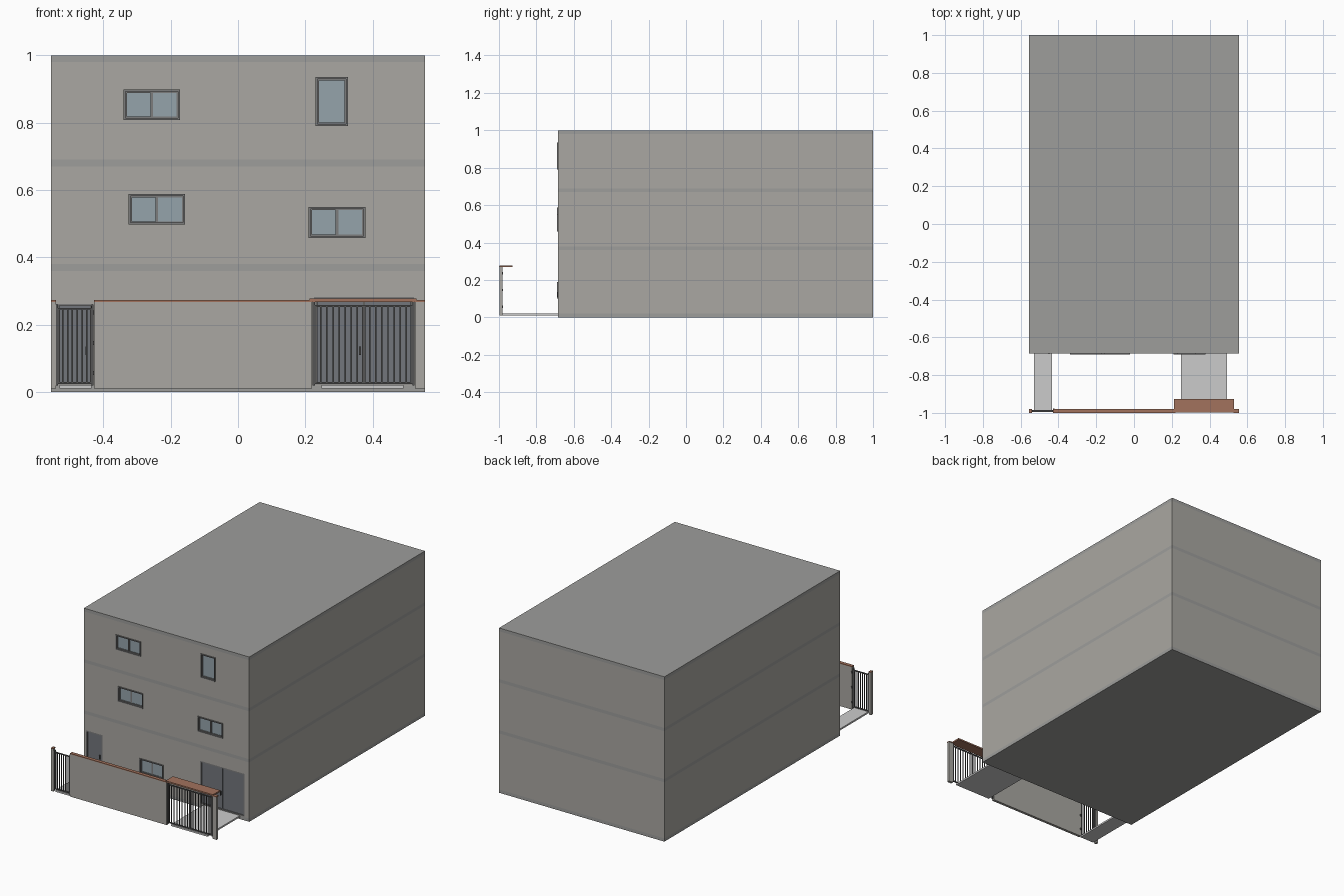
import bpy, bmesh
from mathutils import Matrix, Vector

if "Cube" in bpy.data.objects:
    bpy.data.objects.remove(bpy.data.objects["Cube"])


def material(name, rgb):
    m = bpy.data.materials.new(name)
    m.diffuse_color = (*rgb, 1)
    m.use_nodes = True
    m.node_tree.nodes["Principled BSDF"].inputs["Base Color"].default_value = m.diffuse_color
    return m


WALL = material("render_wall", (0.40, 0.39, 0.36))
BAND = material("slab_band", (0.34, 0.34, 0.33))
BROWN = material("brown_coping", (0.36, 0.17, 0.11))
GLASS = material("glass", (0.30, 0.37, 0.41))
DOOR = material("door_grey", (0.17, 0.18, 0.20))
METAL = material("dark_metal", (0.09, 0.09, 0.09))
FRAME = material("frame_grey", (0.20, 0.20, 0.20))


def boxes(name, items, mat=None):
    """One object from boxes given as (x0, x1, y0, y1, z0, z1)."""
    bm = bmesh.new()
    for x0, x1, y0, y1, z0, z1 in items:
        mid = Vector(((x0 + x1) / 2, (y0 + y1) / 2, (z0 + z1) / 2))
        size = Matrix.Diagonal((x1 - x0, y1 - y0, z1 - z0, 1))
        bmesh.ops.create_cube(bm, size=1, matrix=Matrix.Translation(mid) @ size)
    me = bpy.data.meshes.new(name)
    bm.to_mesh(me)
    bm.free()
    ob = bpy.data.objects.new(name, me)
    bpy.context.collection.objects.link(ob)
    if mat:
        me.materials.append(mat)
    return ob


def ring(x0, x1, y0, y1, z0, z1, t):
    """Four bars of a rectangular frame facing the front."""
    return [(x0, x0 + t, y0, y1, z0, z1), (x1 - t, x1, y0, y1, z0, z1),
            (x0 + t, x1 - t, y0, y1, z0, z0 + t), (x0 + t, x1 - t, y0, y1, z1 - t, z1)]


W, F, B = 0.555, -0.685, 1.0

# openings: x0, x1, z0, z1, number of leaves, for each storey
windows = [[(-0.18, -0.02, 0.10, 0.19, 2)],
           [(-0.325, -0.157, 0.497, 0.588, 2), (0.21, 0.378, 0.458, 0.55, 2)],
           [(-0.34, -0.172, 0.808, 0.898, 2), (0.23, 0.327, 0.79, 0.935, 1)]]
doors = [(-0.54, -0.43, 0.022, 0.262, 1), (0.226, 0.522, 0.022, 0.282, 2)]

# storeys with recessed openings
for i, (z0, z1) in enumerate([(0.02, 0.36), (0.38, 0.67), (0.69, 0.98)]):
    storey = boxes(f"storey_{i + 1}", [(-W, W, F, B, z0, z1)], WALL)
    holes = windows[i] + (doors if i == 0 else [])
    cutter = boxes("opening_cutter", [(a, b, F - 0.05, F + 0.015, c, d) for a, b, c, d, _ in holes])
    cutter.hide_render = True
    mod = storey.modifiers.new("openings", 'BOOLEAN')
    mod.object, mod.operation, mod.solver = cutter, 'DIFFERENCE', 'EXACT'
    bpy.context.view_layer.objects.active = storey
    bpy.ops.object.modifier_apply(modifier=mod.name)
    bpy.data.objects.remove(cutter)

# floor slabs and roof edge, flush with the walls
boxes("floor_slabs", [(-W, W, F, B, z, z + 0.02) for z in (0, 0.36, 0.67)], BAND)
boxes("roof_slab", [(-W, W, F, B, 0.98, 1.0)], BAND)

# windows: outer frame, sash bars and glass
for a, b, c, d, n in sum(windows, []):
    bars = ring(a, b, F - 0.005, F + 0.015, c, d, 0.006)
    w = (b - a - 0.012) / n
    for k in range(n):
        s = a + 0.006 + k * w
        bars += ring(s, s + w, F + 0.002 + 0.003 * k, F + 0.012, c + 0.006, d - 0.006, 0.004)
    boxes("window_frame", bars, FRAME)
    boxes("window_glass", [(a + 0.006, b - 0.006, F + 0.008, F + 0.01, c + 0.006, d - 0.006)], GLASS)

# doors: frame, leaves and handles
for a, b, c, d, n in doors:
    boxes("door_frame", ring(a, b, F, F + 0.015, c, d, 0.007), FRAME)
    w = (b - a - 0.014) / n
    boxes("door_leaf", [(a + 0.008 + k * w, a + 0.006 + (k + 1) * w, F + 0.005, F + 0.014,
                         c + 0.007, d - 0.007) for k in range(n)], DOOR)
    h = b - 0.02 if n == 1 else (a + b) / 2 - 0.012
    boxes("door_handle", [(h - 0.003, h + 0.003, F - 0.002, F + 0.006, 0.11, 0.135)], METAL)

# garden wall, end posts and coping
Y0, Y1 = -0.998, -0.982
spans = [(-W, -0.541), (-0.428, 0.22), (0.526, W)]
boxes("garden_wall", [(a, b, Y0, Y1, 0.01, 0.268) for a, b in spans], WALL)
boxes("wall_coping", [(a, b, -1.0, -0.979, 0.268, 0.273) for a, b in spans], BROWN)

# canopy over the wide gate
boxes("gate_canopy", [(0.212, 0.53, -0.997, -0.927, 0.268, 0.277)], BROWN)

# paths from the gates to the doors
boxes("paths", [(-0.53, -0.435, -0.995, F, 0.011, 0.021), (0.248, 0.492, -0.995, F, 0.011, 0.021)])


def gate(name, a, b, top, leaves, count):
    bars = [(a, a + 0.006, -0.996, -0.984, 0.02, top), (b - 0.006, b, -0.996, -0.984, 0.02, top)]
    w = (b - a - 0.012) / leaves
    for k in range(leaves):
        s = a + 0.006 + k * w
        bars += ring(s, s + w, -0.994, -0.986, 0.024, top - 0.01, 0.005)
        for j in range(1, count):
            x = s + w * j / count
            bars.append((x - 0.0022, x + 0.0022, -0.992, -0.988, 0.029, top - 0.015))
    boxes(name, bars, METAL)


gate("side_gate", -0.54, -0.429, 0.26, 1, 7)
gate("main_gate", 0.222, 0.524, 0.268, 2, 8)

# hinges on the gate-side ends of the wall
boxes("gate_hinges", [(x, x + 0.008, -0.984, -0.978, z, z + 0.012)
                      for x in (-0.43, 0.212) for z in (0.05, 0.14, 0.23)], METAL)
